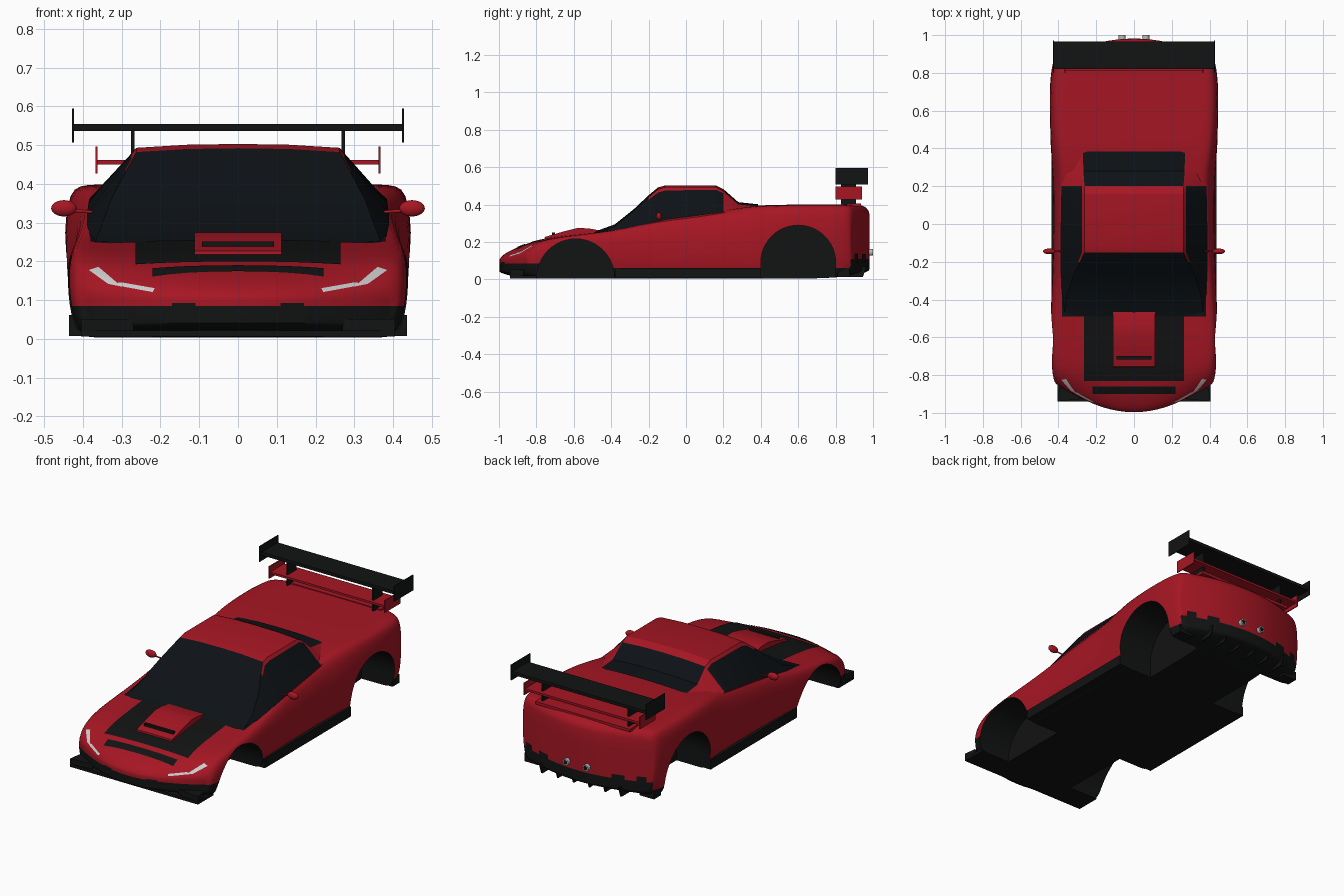
import bpy, bmesh, math
from mathutils import Vector
from mathutils.bvhtree import BVHTree

if "Cube" in bpy.data.objects:
    bpy.data.objects.remove(bpy.data.objects["Cube"])


def material(name, rgb):
    m = bpy.data.materials.new(name)
    m.use_nodes = True
    m.diffuse_color = (*rgb, 1)
    m.node_tree.nodes["Principled BSDF"].inputs["Base Color"].default_value = (*rgb, 1)
    return m


RED = material("red_paint", (0.38, 0.008, 0.017))
BLACK = material("black_trim", (0.006, 0.0065, 0.0065))
GLASS = material("dark_glass", (0.004, 0.006, 0.008))
WHITE = material("lamp_white", (0.8, 0.8, 0.8))
METAL = material("exhaust_metal", (0.5, 0.5, 0.5))


def make(name, bm, mats, smooth=None):
    mesh = bpy.data.meshes.new(name)
    bmesh.ops.recalc_face_normals(bm, faces=bm.faces)
    bm.to_mesh(mesh)
    bm.free()
    ob = bpy.data.objects.new(name, mesh)
    bpy.context.collection.objects.link(ob)
    for m in mats:
        mesh.materials.append(m)
    if smooth:
        shade(ob, smooth)
    return ob


def shade(ob, degrees):
    bpy.ops.object.select_all(action="DESELECT")
    ob.select_set(True)
    bpy.context.view_layer.objects.active = ob
    bpy.ops.object.shade_smooth_by_angle(angle=math.radians(degrees))


def bake(ob):
    graph = bpy.context.evaluated_depsgraph_get()
    mesh = bpy.data.meshes.new_from_object(ob.evaluated_get(graph))
    ob.modifiers.clear()
    ob.data = mesh


def box(name, lo, hi, mat):
    bm = bmesh.new()
    bmesh.ops.create_cube(bm, size=1)
    for v in bm.verts:
        v.co = [a + (c + 0.5) * (b - a) for a, b, c in zip(lo, hi, v.co)]
    return make(name, bm, [mat])


def side_boxes(name, lo, hi, mat):
    box(name + "_left", lo, hi, mat)
    box(name + "_right", (-hi[0], lo[1], lo[2]), (-lo[0], hi[1], hi[2]), mat)


def prism(bm, profile, x0, x1, index=0):
    rings = [[bm.verts.new((x, y, z)) for y, z in profile] for x in (x0, x1)]
    faces = [bm.faces.new(r) for r in rings]
    for i in range(len(profile)):
        j = (i + 1) % len(profile)
        faces.append(bm.faces.new((rings[0][i], rings[0][j], rings[1][j], rings[1][i])))
    for f in faces:
        f.material_index = index


# Body shell: y, corner sweep, half width, underside, shoulder, centre top, shoulder tuck
stations = [
    (-1.005, 0.15, 0.395, 0.04, 0.095, 0.11, 1), (-0.985, 0.14, 0.42, 0.03, 0.125, 0.135, 1),
    (-0.91, 0.09, 0.43, 0.012, 0.165, 0.172, 1), (-0.80, 0.02, 0.438, 0.004, 0.205, 0.21, 1),
    (-0.65, 0, 0.447, 0.004, 0.235, 0.232, 1), (-0.45, 0, 0.447, 0.004, 0.26, 0.25, 0.98),
    (-0.30, 0, 0.44, 0.004, 0.29, 0.27, 0.96), (-0.1, 0, 0.436, 0.004, 0.33, 0.33, 0.94),
    (0.1, 0, 0.436, 0.004, 0.355, 0.35, 0.93), (0.27, 0, 0.438, 0.004, 0.375, 0.385, 0.93),
    (0.42, 0, 0.45, 0.004, 0.395, 0.40, 0.98), (0.7, 0, 0.454, 0.004, 0.395, 0.40, 1),
    (0.87, -0.05, 0.442, 0.015, 0.393, 0.402, 1), (0.965, -0.10, 0.43, 0.035, 0.385, 0.40, 1),
    (0.988, -0.11, 0.42, 0.05, 0.345, 0.355, 1)]
spread = (-0.975, -0.85, -0.42, 0, 0.42, 0.85, 0.975)
bm = bmesh.new()
rings = []
for y, sweep, w, low, shoulder, top, tuck in stations:
    mid = low + 0.6 * (shoulder - low)
    upper = [(s * tuck, shoulder if abs(s) > 0.9 else top - 0.002 * (abs(s) > 0.5)) for s in spread]
    lower = [(s * 0.985, low) for s in reversed(spread)]
    loop = upper + [(1, mid)] + lower + [(-1, mid)]
    rings.append([bm.verts.new((s * w, y + sweep * s * s, z)) for s, z in loop])
for a, b in zip(rings, rings[1:]):
    for i in range(len(a)):
        j = (i + 1) % len(a)
        bm.faces.new((a[i], a[j], b[j], b[i]))
for r in (rings[0], rings[-1]):
    for i in range(6):
        bm.faces.new((r[i], r[i + 1], r[13 - i], r[14 - i]))
    bm.faces.new((r[6], r[7], r[8]))
    bm.faces.new((r[14], r[15], r[0]))
# Firmer edges around the nose and tail faces
crease = bm.edges.layers.float.new("crease_edge")
for r in (rings[0], rings[-1]):
    for i in range(len(r)):
        bm.edges.get((r[i], r[(i + 1) % len(r)]))[crease] = 0.6
body = make("body_shell", bm, [RED, BLACK])
body.modifiers.new("round", "SUBSURF").levels = 2
bake(body)

# Black lower bumpers, sills and floor
bm = bmesh.new()
bm.from_mesh(body.data)
for level in (0.06, 0.085, 0.11):
    bmesh.ops.bisect_plane(bm, geom=bm.verts[:] + bm.edges[:] + bm.faces[:],
                           plane_co=(0, 0, level), plane_no=(0, 0, 1))
for f in bm.faces:
    c = f.calc_center_median()
    line = 0.085 if c.y < -0.75 else 0.11 if c.y > 0.88 else 0.06
    f.material_index = int(c.z < line)
bm.to_mesh(body.data)
bm.free()

# Wheel arches cut from both sides
bm = bmesh.new()
for yc, zc, r in ((-0.59, 0.01, 0.207), (0.6, 0.09, 0.2)):
    arch = [(yc + r * math.cos(math.pi * k / 24), zc + r * math.sin(math.pi * k / 24)) for k in range(25)]
    arch += [(yc - r, -0.1), (yc + r, -0.1)]
    for side in (-1, 1):
        prism(bm, arch, side * 0.22, side * 0.6, 1)
cutter = make("arch_cutter", bm, [RED, BLACK])
cutter.hide_render = True
cut = body.modifiers.new("arches", "BOOLEAN")
cut.operation, cut.solver, cut.object = "DIFFERENCE", "EXACT", cutter
bake(body)
bpy.data.objects.remove(cutter)
shade(body, 35)

# Cabin: y, base half width, base height, roof half width, roof height
cabin = [
    (-0.49, 0.38, 0.235, 0.37, 0.245), (-0.38, 0.385, 0.26, 0.355, 0.285),
    (-0.28, 0.388, 0.28, 0.325, 0.365), (-0.2, 0.39, 0.30, 0.285, 0.44),
    (-0.15, 0.39, 0.31, 0.262, 0.482), (-0.11, 0.39, 0.32, 0.262, 0.493),
    (0.16, 0.385, 0.355, 0.262, 0.493), (0.2, 0.385, 0.36, 0.262, 0.473),
    (0.28, 0.37, 0.365, 0.268, 0.403), (0.385, 0.34, 0.365, 0.27, 0.392)]
bm = bmesh.new()
rows = []
for y, xb, zb, xt, zt in cabin:
    half = [(xb, zb - 0.04), (xb, zb), (xt + 0.1 * (xb - xt), zt + 0.1 * (zb - zt)),
            (xt, zt), (xt * 0.5, zt + 0.008)]
    full = half + [(0, zt + 0.01)] + [(-x, z) for x, z in reversed(half)]
    rows.append([bm.verts.new((x, y, z)) for x, z in full])
for a, b in zip(rows, rows[1:]):
    for i in range(10):
        f = bm.faces.new((a[i], a[i + 1], b[i + 1], b[i]))
        y = f.calc_center_median().y
        if 3 <= i <= 6:
            f.material_index = int(y < -0.15 or y > 0.2)
        elif i in (1, 8):
            f.material_index = int(y < 0.22)
        else:
            f.material_index = int(y < -0.2 and i in (2, 7))
make("cabin", bm, [RED, GLASS], 20)

# Panels laid on the body surface
bpy.context.view_layer.update()
surface = BVHTree.FromObject(body, bpy.context.evaluated_depsgraph_get())


def panel(name, corners, mat, axis, mirrored=False, n=10, lift=0.003):
    """Project a quad, given in the plane across the axis, onto the body."""
    a, b, c, d = [Vector(p) for p in corners]
    for side in ((1, -1) if mirrored else (1,)):
        bm = bmesh.new()
        grid = {}
        for i in range(n + 1):
            for j in range(n + 1):
                p = a.lerp(b, i / n).lerp(d.lerp(c, i / n), j / n)
                if axis == "z":
                    origin, ray = Vector((side * p.x, p.y, 2)), Vector((0, 0, -1))
                else:
                    sign = 1 if axis == "front" else -1
                    origin, ray = Vector((side * p.x, -2 * sign, p.y)), Vector((0, sign, 0))
                hit = surface.ray_cast(origin, ray)[0]
                if hit:
                    grid[i, j] = bm.verts.new(hit - ray * lift)
        for i in range(n):
            for j in range(n):
                quad = [grid.get(k) for k in ((i, j), (i + 1, j), (i + 1, j + 1), (i, j + 1))]
                if all(quad):
                    bm.faces.new(quad)
        label = name + ("_left" if side > 0 else "_right") if mirrored else name
        make(label, bm, [mat], 40)


def rect(x0, x1, v0, v1):
    return [(x0, v0), (x1, v0), (x1, v1), (x0, v1)]


panel("hood_panel", rect(-0.265, 0.265, -0.83, -0.47), BLACK, "z")
panel("nose_strip", rect(-0.22, 0.22, -0.90, -0.86), BLACK, "z")
panel("cowl", rect(-0.38, 0.38, -0.49, -0.37), GLASS, "z")
panel("headlight_blade", [(0.30, 0.135), (0.335, 0.142), (0.385, 0.178), (0.36, 0.186)], WHITE, "front", True)
panel("headlight_strip", [(0.215, 0.131), (0.22, 0.121), (0.335, 0.142), (0.30, 0.146)], WHITE, "front", True)
panel("front_intake", rect(0.11, 0.17, 0.07, 0.093), BLACK, "front", True, 4)
panel("rear_bumper_notch", rect(0.2, 0.27, 0.09, 0.135), BLACK, "back", True, 4)
panel("rear_corner_notch", rect(0.33, 0.38, 0.09, 0.14), BLACK, "back", True, 4)

# Hood scoop with its slot
bm = bmesh.new()
prism(bm, [(-0.76, 0.19), (-0.755, 0.227), (-0.65, 0.258), (-0.58, 0.275), (-0.52, 0.273),
           (-0.45, 0.26), (-0.45, 0.22)], -0.112, 0.112)
make("hood_scoop", bm, [RED], 30)
box("scoop_slot", (-0.093, -0.717, 0.23), (0.093, -0.70, 0.252), BLACK)

# Front splitter with raised ends, sills and tail diffuser
box("splitter", (-0.405, -0.94, 0.006), (0.405, -0.80, 0.022), BLACK)
bm = bmesh.new()
for side in (-1, 1):
    outline = [(0.27, -0.925), (0.405, -0.94), (0.395, -0.87), (0.30, -0.85)]
    low, high = [[bm.verts.new((side * x, y, z)) for x, y in outline] for z in (0.02, 0.052)]
    bm.faces.new(low)
    bm.faces.new(high)
    for i in range(4):
        j = (i + 1) % 4
        bm.faces.new((low[i], low[j], high[j], high[i]))
make("splitter_ends", bm, [BLACK])
side_boxes("sill", (0.38, -0.38, 0.008), (0.436, 0.40, 0.062), BLACK)
side_boxes("rear_corner_skirt", (0.32, 0.81, 0.012), (0.41, 0.875, 0.06), BLACK)
for k in range(6):
    x = (k - 2.5) * 0.1
    bm = bmesh.new()
    prism(bm, [(0.84, 0.012), (0.945, 0.012), (0.965, 0.07), (0.84, 0.07)], x - 0.004, x + 0.004)
    make(f"diffuser_fin_{k + 1}", bm, [BLACK])

# Two stacked rear wings
box("upper_wing", (-0.425, 0.82, 0.537), (0.425, 0.965, 0.555), BLACK)
side_boxes("upper_endplate", (0.423, 0.80, 0.507), (0.428, 0.972, 0.595), BLACK)
box("lower_wing", (-0.365, 0.81, 0.45), (0.365, 0.935, 0.462), RED)
side_boxes("lower_endplate", (0.362, 0.80, 0.427), (0.368, 0.942, 0.496), RED)
side_boxes("wing_strut", (0.267, 0.83, 0.38), (0.276, 0.91, 0.54), BLACK)
box("deck_lip", (-0.30, 0.86, 0.39), (0.30, 0.935, 0.406), RED)


# Mirrors and exhausts
def tube(name, start, end, radius, mat):
    bm = bmesh.new()
    a, b = Vector(start), Vector(end)
    bmesh.ops.create_cone(bm, cap_ends=True, segments=20, radius1=radius, radius2=radius, depth=(b - a).length)
    bm.transform((b - a).to_track_quat("Z", "Y").to_matrix().to_4x4())
    bmesh.ops.translate(bm, verts=bm.verts, vec=(a + b) / 2)
    return make(name, bm, [mat], 40)


for side, label in ((1, "left"), (-1, "right")):
    bm = bmesh.new()
    bmesh.ops.create_uvsphere(bm, u_segments=20, v_segments=12, radius=1)
    for v in bm.verts:
        v.co = (side * 0.449 + v.co.x * 0.033, v.co.y * 0.015 - 0.145, v.co.z * 0.021 + 0.337)
    make("mirror_" + label, bm, [RED], 60)
    tube("mirror_stalk_" + label, (side * 0.37, -0.145, 0.327), (side * 0.44, -0.145, 0.332), 0.004, RED)
    tube("exhaust_" + label, (side * 0.063, 0.93, 0.145), (side * 0.063, 1.0, 0.145), 0.018, METAL)
    tube("exhaust_bore_" + label, (side * 0.063, 0.94, 0.145), (side * 0.063, 1.001, 0.145), 0.012, BLACK)
